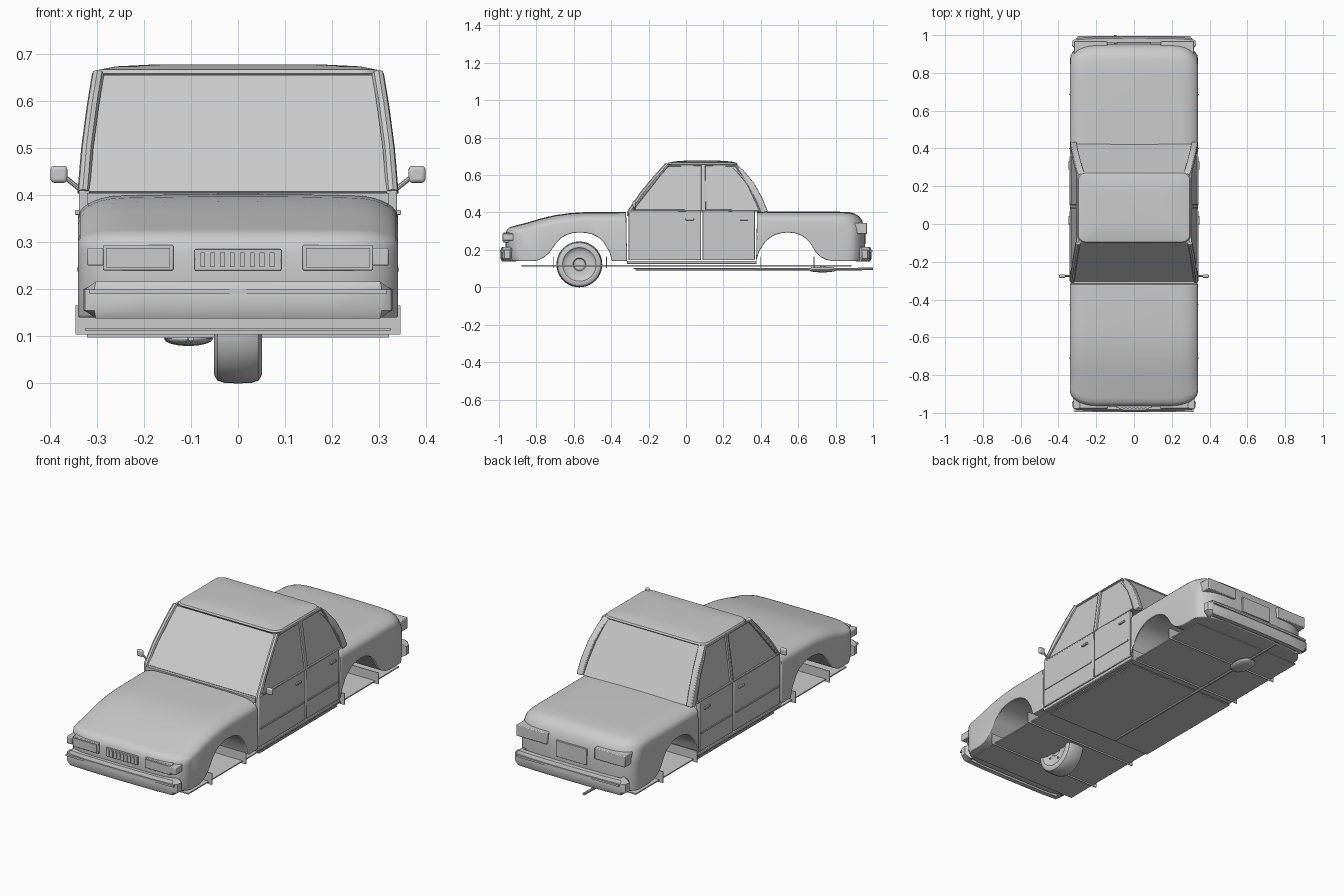
import bpy, bmesh, math
from mathutils import Vector

if "Cube" in bpy.data.objects:
    bpy.data.objects.remove(bpy.data.objects["Cube"])

paint = bpy.data.materials.new("plain_grey")
paint.diffuse_color = (0.6, 0.6, 0.6, 1)
paint.use_nodes = True
paint.node_tree.nodes["Principled BSDF"].inputs["Base Color"].default_value = paint.diffuse_color


def finish(ob, bevel=0.0, segs=2):
    ob.data.materials.append(paint)
    if bevel:
        m = ob.modifiers.new("rounding", 'BEVEL')
        m.width, m.segments, m.limit_method = bevel, segs, 'ANGLE'
        m.angle_limit = math.radians(40)
    bpy.ops.object.select_all(action='DESELECT')
    ob.select_set(True)
    bpy.context.view_layer.objects.active = ob
    bpy.ops.object.shade_smooth_by_angle(angle=math.radians(40))
    return ob


def mesh(name, verts, faces, bevel=0.0, segs=2):
    me = bpy.data.meshes.new(name)
    me.from_pydata([tuple(v) for v in verts], [], faces)
    bm = bmesh.new()
    bm.from_mesh(me)
    bmesh.ops.recalc_face_normals(bm, faces=bm.faces)
    bm.to_mesh(me)
    bm.free()
    ob = bpy.data.objects.new(name, me)
    bpy.context.collection.objects.link(ob)
    return finish(ob, bevel, segs)


def rings(name, loops, bevel=0.0, segs=2):
    """Skin a list of equal closed loops and cap both ends."""
    n = len(loops[0])
    verts = [v for loop in loops for v in loop]
    faces = [(k * n + i, k * n + (i + 1) % n, (k + 1) * n + (i + 1) % n, (k + 1) * n + i)
             for k in range(len(loops) - 1) for i in range(n)]
    faces += [tuple(range(n)), tuple(range(len(verts) - n, len(verts)))]
    return mesh(name, verts, faces, bevel, segs)


def box(name, x0, x1, y0, y1, z0, z1, bevel=0.0, segs=2):
    return rings(name, [[(x0, y0, z), (x1, y0, z), (x1, y1, z), (x0, y1, z)] for z in (z0, z1)], bevel, segs)


def plate(name, pts, t=0.008, bevel=0.0):
    """Thin sheet through planar points, thickened along its normal."""
    p = [Vector(v) for v in pts]
    n = (p[1] - p[0]).cross(p[2] - p[0]).normalized() * t / 2
    return rings(name, [[v - n for v in p], [v + n for v in p]], bevel)


def tube(name, pts, r):
    cu = bpy.data.curves.new(name, 'CURVE')
    cu.dimensions, cu.bevel_depth, cu.bevel_resolution, cu.use_fill_caps = '3D', r, 2, True
    sp = cu.splines.new('POLY')
    sp.points.add(len(pts) - 1)
    for q, p in zip(sp.points, pts):
        q.co = (*p, 1)
    ob = bpy.data.objects.new(name, cu)
    bpy.context.collection.objects.link(ob)
    bpy.ops.object.select_all(action='DESELECT')
    ob.select_set(True)
    bpy.context.view_layer.objects.active = ob
    bpy.ops.object.convert(target='MESH')
    return finish(bpy.context.view_layer.objects.active)


def clamp(v):
    return max(0.0, min(1.0, v))


def falloff(x, start):
    u = clamp((abs(x) - start) / (0.34 - start))
    return 1 - math.sqrt(1 - u * u)


def body(name, prof):
    """Side profile carried across the width, with rounded plan and top corners."""
    xs = [0.0, 0.12, 0.2, 0.24, 0.27, 0.29, 0.305, 0.318, 0.328, 0.335, 0.34]
    xs = [-x for x in xs[:0:-1]] + xs
    loops = []
    for x in xs:
        loop = []
        for y, z in prof:
            end = clamp((abs(y) - 0.78) / 0.16)
            top = clamp((z - 0.3) / 0.06)
            y2 = y - math.copysign(0.085 * end * falloff(x, 0.2), y)
            z2 = z - 0.045 * top * falloff(x, 0.25) - 0.006 * top * (x / 0.34) ** 2
            loop.append((x, y2, z2))
        loops.append(loop)
    return rings(name, loops, 0.008, 3)


# front and rear body with wheel arch tunnels
body("front_body", [
    (-0.95, .14), (-0.963, .17), (-0.966, .22), (-0.966, .28), (-0.96, .305), (-0.945, .32),
    (-0.92, .328), (-0.85, .346), (-0.78, .367), (-0.7, .386), (-0.62, .397), (-0.54, .402),
    (-0.32, .403), (-0.315, .14), (-0.395, .14), (-0.41, .19), (-0.44, .24), (-0.465, .265), (-0.50, .283),
    (-0.535, .291), (-0.57, .293), (-0.605, .29), (-0.64, .28), (-0.67, .262), (-0.695, .235),
    (-0.73, .185), (-0.755, .162), (-0.785, .147), (-0.83, .14)])
body("rear_body", [
    (0.375, .14), (0.38, .405), (0.8, .405), (0.87, .402), (0.9, .395), (0.925, .38), (0.942, .358),
    (0.953, .32), (0.956, .28), (0.956, .2), (0.95, .14), (0.79, .14), (0.75, .147), (0.72, .162),
    (0.695, .185), (0.665, .235), (0.64, .262), (0.61, .28), (0.58, .29), (0.545, .293), (0.51, .29),
    (0.475, .28), (0.445, .262), (0.42, .238), (0.39, .19)])

# roof: shallow dome lofted in z from rounded rectangles
def rounded(hx, y0, y1, z, r=0.04):
    out = []
    for cx, cy, a in ((hx - r, y1 - r, 0), (-hx + r, y1 - r, 90), (-hx + r, y0 + r, 180), (hx - r, y0 + r, 270)):
        for k in range(5):
            t = math.radians(a + 22.5 * k)
            out.append((cx + r * math.cos(t), cy + r * math.sin(t), z))
    return out


rings("roof", [rounded(0.29, -0.09, 0.265, 0.647), rounded(0.3, -0.1, 0.275, 0.658),
               rounded(0.295, -0.095, 0.27, 0.666), rounded(0.26, -0.065, 0.24, 0.673),
               rounded(0.18, -0.01, 0.18, 0.677)])

# windscreen and rear window
plate("windscreen", [(-.325, -.3, .405), (.325, -.3, .405), (.29, -.1, .652), (-.29, -.1, .652)])
plate("rear_window", [(-.325, .42, .4), (.325, .42, .4), (.285, .27, .652), (-.285, .27, .652)])
box("cowl", -0.32, 0.32, -0.316, -0.29, 0.38, 0.404)


# side wall x as a function of height above the belt line
def sx(z, s, off=0.0):
    return s * (0.334 - 0.034 * clamp((z - 0.41) / 0.25) + off)


for s, side in ((-1, "left"), (1, "right")):
    # doors, trim, handles and sill
    for y0, y1, hy, nm in ((-0.308, 0.08, 0.02, "front"), (0.088, 0.368, 0.31, "rear")):
        box(f"{side}_{nm}_door", s * 0.315, s * 0.338, y0, y1, 0.145, 0.41, 0.004)
        box(f"{side}_{nm}_door_trim", s * 0.335, s * 0.342, y0 + .01, y1 - .01, 0.238, 0.246)
        box(f"{side}_{nm}_door_handle", s * 0.335, s * 0.346, hy - .022, hy + .022, 0.358, 0.368, 0.002)
    box(f"{side}_sill", s * 0.3, s * 0.335, -0.315, 0.378, 0.125, 0.142, 0.003)

    # side windows with frames
    for nm, q in (("front", [(-.29, .41), (.085, .41), (.085, .652), (-.1, .652)]),
                  ("rear", [(.1, .41), (.395, .41), (.335, .545), (.265, .652), (.1, .652)])):
        pts = [(sx(z, s, -0.006), y, z) for y, z in q]
        plate(f"{side}_{nm}_window", pts, 0.006)
        fr = [(sx(z, s), y, z) for y, z in q]
        tube(f"{side}_{nm}_window_frame", fr + fr[:1], 0.006)
    plate(f"{side}_middle_pillar", [(sx(z, s), y, z) for y, z in
                                   ((.083, .41), (.102, .41), (.102, .655), (.083, .655))], 0.01)

    # slightly bowed windscreen and rear pillars
    tube(f"{side}_windscreen_pillar", [(s * .328, -.3, .405), (s * .32, -.235, .5),
                                       (s * .308, -.16, .59), (s * .297, -.1, .657)], 0.013)
    rear = [(.338, .43, .405), (.333, .4, .48), (.322, .355, .56), (.308, .3, .625), (.296, .262, .66)]
    rings(f"{side}_rear_pillar", [[(s * x, y + .008, z), (s * x, y - .03, z - .008),
                                   (s * (x - .03), y - .024, z - .008), (s * (x - .036), y + .004, z)]
                                  for x, y, z in rear], 0.005)

    # mirrors
    box(f"{side}_mirror", s * .362, s * .398, -.285, -.268, .426, .462, 0.008, 3)
    tube(f"{side}_mirror_arm", [(s * .33, -.275, .408), (s * .365, -.275, .436)], 0.005)

    # headlights, indicators and tail lights
    box(f"{side}_headlight", s * .137, s * .287, -.976, -.94, .24, .294, 0.003)
    box(f"{side}_headlight_lens", s * .144, s * .28, -.98, -.97, .246, .288)
    box(f"{side}_indicator", s * .285, s * .32, -.98, -.92, .25, .288, 0.004)
    box(f"{side}_tail_light", s * .14, s * .318, .9, .968, .285, .345, 0.004)


# bumpers that wrap round the corners
def bumper(name, y, d):
    path = [(-.328, .05), (-.325, .022), (-.305, .008), (-.2, .002), (0, 0),
            (.2, .002), (.305, .008), (.325, .022), (.328, .05)]
    loops = []
    for x, b in path:
        f = 1 - 0.09 * (abs(x) > .32)
        yy = y + d * b
        ix = x * f
        loops.append([(x, yy, .155), (x, yy, .2), (ix * .99, yy + d * .008, .216),
                      (ix * .95, yy + d * .032, .216), (ix * .95, yy + d * .032, .138),
                      (ix * .99, yy + d * .008, .138)])
    rings(name, loops)


bumper("front_bumper", -0.992, 1)
bumper("rear_bumper", 0.992, -1)
box("front_bumper_strip", -.315, .315, -.995, -.975, .19, .2)
box("rear_bumper_strip", -.3, .3, .975, .996, .19, .2)

# grille with bars, and blank rear plate
box("grille", -.092, .092, -.975, -.95, .24, .285, 0.002)
for i in range(8):
    box("grille_bar", -.08 + i * .021, -.07 + i * .021, -.98, -.97, .247, .278)
box("rear_plate", -.09, .09, .945, .963, .235, .32, 0.002)

# floor sheets, cross flaps and exhaust
box("floor_sheet", -.325, .325, -.88, .885, .112, .118)
box("middle_floor", -.32, .32, -.28, .372, .098, .104)
for y in (-.71, -.425, .4, .685):
    box("cross_flap", -.345, .345, y - .002, y + .002, .104, .165)
tube("exhaust_pipe", [(-.1, -.27, .097), (-.1, .9, .097), (-.1, 1.0, .1)], 0.007)
muffler = [(.655, .003), (.665, .03), (.69, .046), (.73, .052), (.77, .046), (.795, .03), (.805, .003)]
rings("muffler", [[(-.105 + r * math.cos(k * math.pi / 8), y, .095 + .3 * r * math.sin(k * math.pi / 8))
                   for k in range(16)] for y, r in muffler])

# single central wheel, turned about the x axis
R, N = 0.1225, 40
prof = [(-.03, .03), (-.038, .035), (-.036, .07), (-.044, .084), (-.05, .09), (-.051, .104), (-.044, .116),
        (-.03, .121), (0, R), (.03, .121), (.044, .116), (.051, .104), (.05, .09), (.044, .084),
        (.036, .07), (.038, .035), (.03, .03)]
rings("wheel", [[(x, -.57 + r * math.cos(2 * math.pi * k / N), R + r * math.sin(2 * math.pi * k / N))
                 for k in range(N)] for x, r in prof])
for s in (-1, 1):
    for k in range(5):
        a = 2 * math.pi * k / 5
        y, z = -.57 + .055 * math.cos(a), R + .055 * math.sin(a)
        tube("wheel_bolt", [(s * .03, y, z), (s * .042, y, z)], 0.005)
